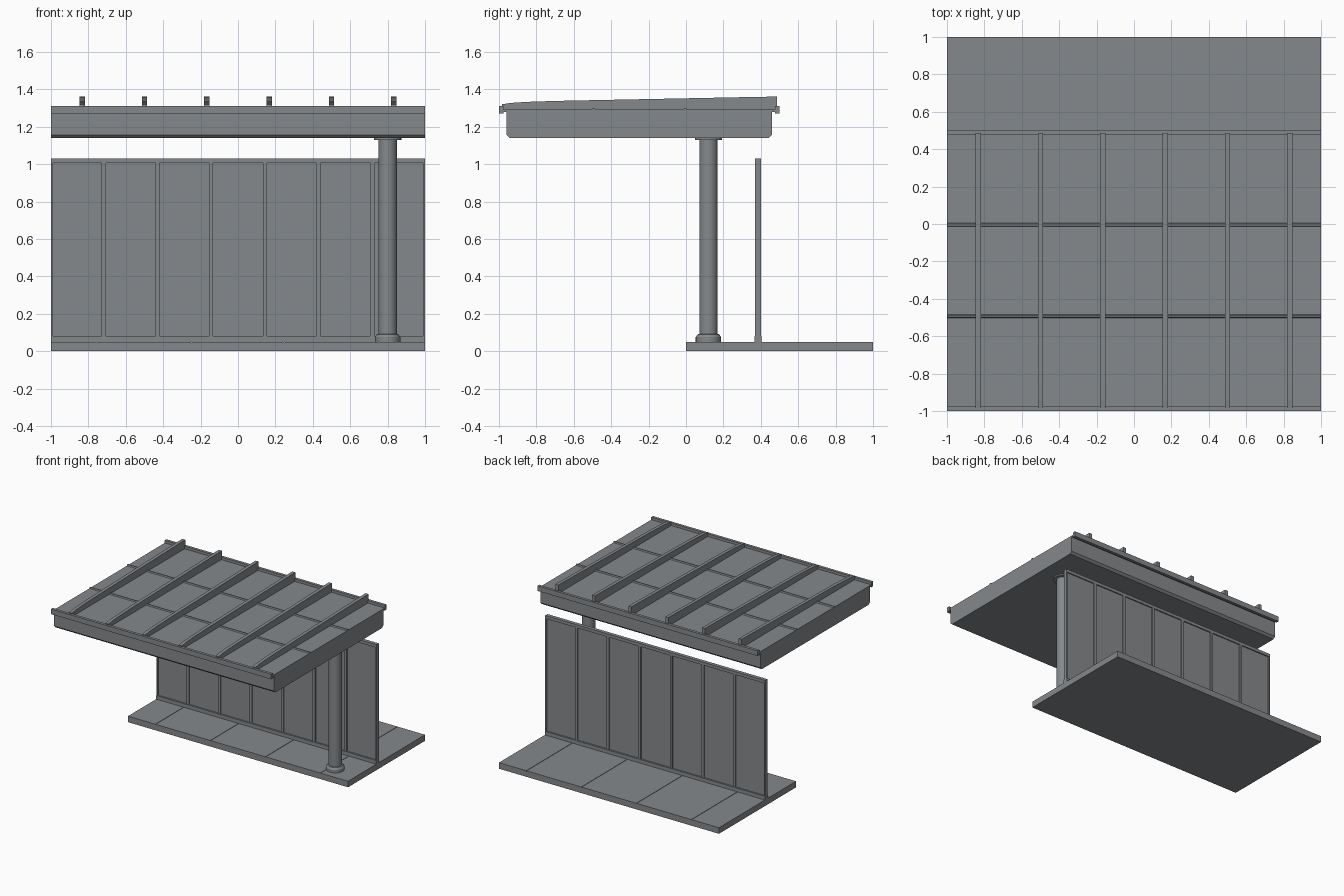
import bpy
import bmesh
from math import radians

if "Cube" in bpy.data.objects:
    bpy.data.objects.remove(bpy.data.objects["Cube"], do_unlink=True)

grey = bpy.data.materials.new("slate grey")
grey.use_nodes = True
COLOUR = (0.235, 0.25, 0.262, 1)
grey.diffuse_color = COLOUR
grey.node_tree.nodes["Principled BSDF"].inputs["Base Color"].default_value = COLOUR


def finish(name, bm):
    bmesh.ops.recalc_face_normals(bm, faces=bm.faces)
    mesh = bpy.data.meshes.new(name)
    bm.to_mesh(mesh)
    bm.free()
    mesh.materials.append(grey)
    obj = bpy.data.objects.new(name, mesh)
    bpy.context.collection.objects.link(obj)
    return obj


def box(name, x, y, z):
    """Box from (low, high) pairs on each axis."""
    bm = bmesh.new()
    bmesh.ops.create_cube(bm, size=1)
    for v in bm.verts:
        v.co = [pair[int(c > 0)] for pair, c in zip((x, y, z), v.co)]
    return finish(name, bm)


def extrude_x(name, profile, x0, x1):
    """Prism along x from a (y, z) outline."""
    bm = bmesh.new()
    face = bm.faces.new([bm.verts.new((x0, y, z)) for y, z in profile])
    new = bmesh.ops.extrude_face_region(bm, geom=[face])["geom"]
    verts = [g for g in new if isinstance(g, bmesh.types.BMVert)]
    bmesh.ops.translate(bm, verts=verts, vec=(x1 - x0, 0, 0))
    return finish(name, bm)


def lathe(name, profile, x, y, sides=32):
    """Turned solid from a (radius, z) outline that starts and ends on the axis."""
    bm = bmesh.new()
    pts = [bm.verts.new((x + r, y, z)) for r, z in profile]
    edges = [bm.edges.new(pair) for pair in zip(pts, pts[1:])]
    bmesh.ops.spin(bm, geom=pts + edges, cent=(x, y, 0), axis=(0, 0, 1),
                   angle=radians(360), steps=sides)
    bmesh.ops.remove_doubles(bm, verts=bm.verts, dist=0.0005)
    obj = finish(name, bm)
    bpy.ops.object.select_all(action="DESELECT")
    obj.select_set(True)
    bpy.context.view_layer.objects.active = obj
    bpy.ops.object.shade_smooth_by_angle(angle=radians(30))
    return obj


# Floor: core with paving slabs separated by narrow joints
box("floor_core", (-1, 1), (0.003, 1), (0, 0.045))
joints = [-1, -0.75, -0.25, 0.25, 0.75, 1]
for i, (a, b) in enumerate(zip(joints, joints[1:])):
    left = a + (0.002 if a > -1 else 0)
    right = b - (0.002 if b < 1 else 0)
    box(f"floor_slab_{i}", (left, right), (0, 1), (0.0005, 0.05))

# Back wall: thin panel inside a frame of rails and mullions
WALL = (0.37, 0.4)
box("wall_panel", (-0.995, 0.995), (0.379, 0.391), (0.05, 1.02))
box("wall_bottom_rail", (-1, 1), (0.366, 0.404), (0.05, 0.08))
box("wall_top_rail", (-1, 1), WALL, (1.005, 1.03))
for side in (-1, 1):
    box("wall_end_post", sorted((side, side * 0.99)), WALL, (0.08, 1.005))
for i in range(6):
    x = (i - 2.5) * 0.287
    box(f"wall_mullion_{i}", (x - 0.011, x + 0.011), WALL, (0.08, 1.005))

# Column with moulded foot and top flange
lathe("column", [(0, 0.05), (0.068, 0.05), (0.068, 0.075), (0.058, 0.09),
                 (0.049, 0.092), (0.049, 1.13), (0.073, 1.13),
                 (0.073, 1.142), (0, 1.142)], 0.8, 0.12)

# Roof body with chamfered lower edges and a thin projecting deck
extrude_x("roof_body", [(-0.96, 1.285), (-0.96, 1.157), (-0.942, 1.14),
                        (0.442, 1.14), (0.46, 1.157), (0.46, 1.285)], -1, 1)
box("roof_deck", (-1, 1), (-0.978, 0.478), (1.28, 1.291))

# Edge trims along the front and back of the roof
box("front_trim", (-1, 1), (-1, -0.977), (1.27, 1.312))
box("back_trim", (-1, 1), (0.477, 0.5), (1.27, 1.312))

# Cross seams on the deck
for i, y in enumerate((-0.493, -0.005)):
    extrude_x(f"roof_seam_{i}", [(y - 0.01, 1.29), (y - 0.005, 1.3),
                                 (y + 0.005, 1.3), (y + 0.01, 1.29)], -1, 1)

# Sloping ribs with a curved nose
rib = [(-0.985, 1.29), (0.487, 1.29), (0.487, 1.361), (0.4, 1.36),
       (-0.7, 1.338), (-0.85, 1.333), (-0.94, 1.327), (-0.985, 1.32)]
for i in range(6):
    x = (i - 2.5) / 3
    extrude_x(f"roof_rib_{i}", rib, x - 0.014, x + 0.014)
